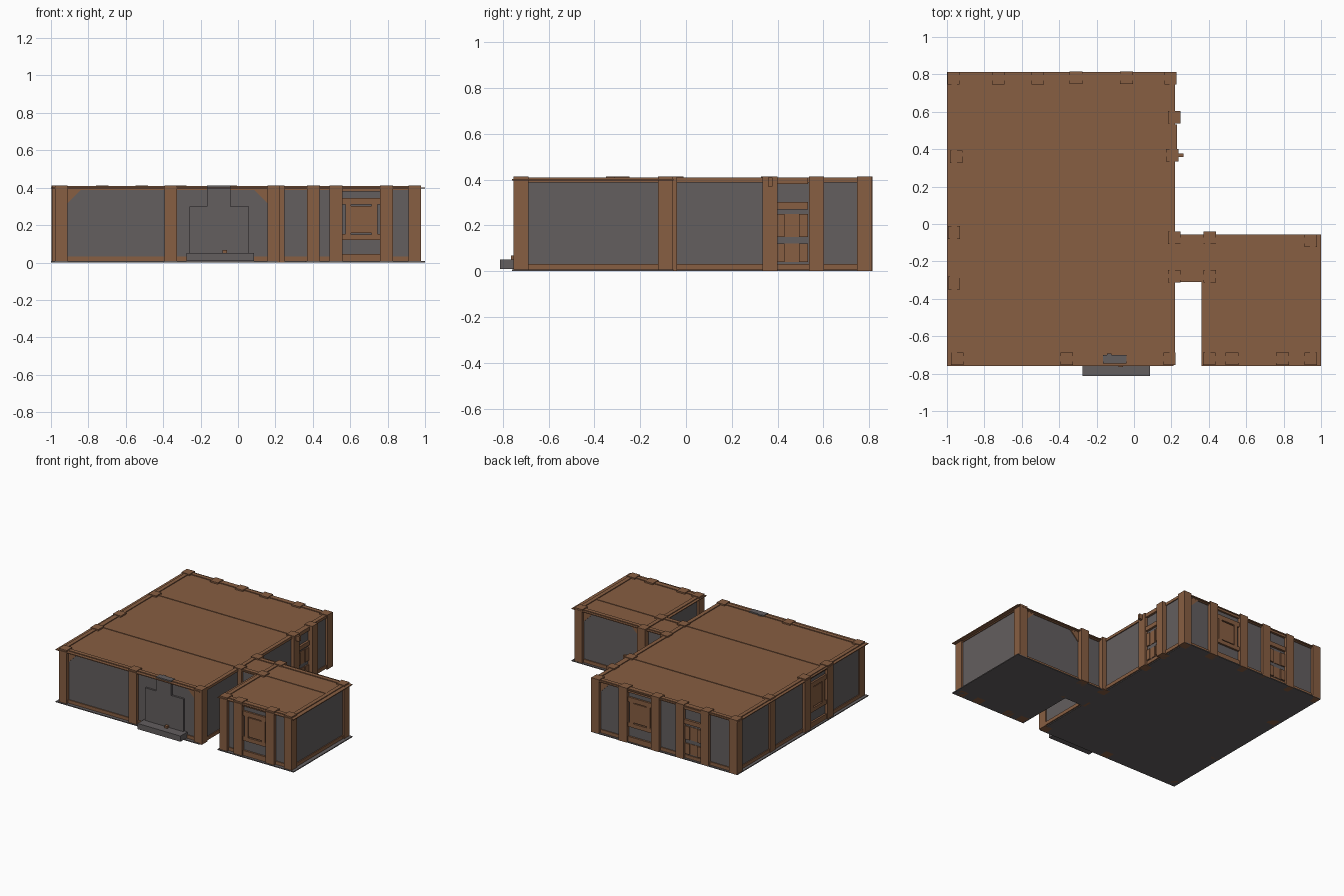
import bpy, bmesh
from mathutils import Vector

if "Cube" in bpy.data.objects:
    bpy.data.objects.remove(bpy.data.objects["Cube"])


def material(name, rgb):
    m = bpy.data.materials.new(name)
    m.diffuse_color = (*rgb, 1)
    m.use_nodes = True
    m.node_tree.nodes["Principled BSDF"].inputs["Base Color"].default_value = m.diffuse_color
    return m


TIMBER = material("brown timber", (0.245, 0.112, 0.054))
STONE = material("grey stone", (0.125, 0.112, 0.114))


def finish(name, bm, mat):
    bmesh.ops.recalc_face_normals(bm, faces=bm.faces)
    me = bpy.data.meshes.new(name)
    bm.to_mesh(me)
    bm.free()
    me.materials.append(mat)
    bpy.context.collection.objects.link(bpy.data.objects.new(name, me))


def boxes(name, mat, items):
    """One object from boxes given as (x0, x1, y0, y1, z0, z1)."""
    bm = bmesh.new()
    for b in items:
        lo = Vector((min(b[0:2]), min(b[2:4]), min(b[4:6])))
        hi = Vector((max(b[0:2]), max(b[2:4]), max(b[4:6])))
        vs = bmesh.ops.create_cube(bm, size=1)["verts"]
        for v in vs:
            v.co = Vector([(lo[i] + hi[i]) / 2 + v.co[i] * (hi[i] - lo[i]) for i in range(3)])
    finish(name, bm, mat)


def on_wall(wall, u0, u1, z0, z1, d0, d1):
    """Box on a wall: u runs along the wall, d is the distance outwards."""
    axis, plane, sign = wall
    a, b = plane + sign * d0, plane + sign * d1
    return (a, b, u0, u1, z0, z1) if axis == "x" else (u0, u1, a, b, z0, z1)


# wall planes: axis, position, outward direction
FRONT, BACK = ("y", -0.72, -1), ("y", 0.782, 1)
LEFT, RIGHT = ("x", -0.962, -1), ("x", 0.205, 1)
A_FRONT, A_BACK = ("y", -0.72, -1), ("y", -0.088, 1)
A_LEFT, A_RIGHT = ("x", 0.395, -1), ("x", 0.955, 1)
C_FRONT = ("y", -0.285, -1)

# floor and roof plates
plans = {"main": (-1, 0.21, -0.76, 0.812),
         "annex": (0.36, 1, -0.76, -0.055),
         "passage": (0.2, 0.37, -0.31, -0.055)}
boxes("floor", STONE, [(*p, 0, 0.007) for p in plans.values()])
for n, p in plans.items():
    boxes(n + "_roof", TIMBER, [(*p, 0.396, 0.402)])

# stone walls with a timber beam at the head and foot
walls = {"front": (FRONT, -0.962, 0.205), "back": (BACK, -0.962, 0.205),
         "left": (LEFT, -0.72, 0.782), "right": (RIGHT, -0.72, 0.782),
         "annex_front": (A_FRONT, 0.395, 0.955), "annex_back": (A_BACK, 0.395, 0.955),
         "annex_left": (A_LEFT, -0.72, -0.088), "annex_right": (A_RIGHT, -0.72, -0.088),
         "passage_front": (C_FRONT, 0.205, 0.395), "passage_back": (A_BACK, 0.205, 0.395)}
for n, (w, a, b) in walls.items():
    boxes(n + "_wall", STONE, [on_wall(w, a, b, 0.005, 0.396, -0.008, 0.008)])
    boxes(n + "_beams", TIMBER, [on_wall(w, a, b, 0.388, 0.408, -0.015, 0.015),
                                 on_wall(w, a, b, 0.006, 0.032, -0.015, 0.015)])

# roof ties across the main hall and the annex
boxes("roof_ties", TIMBER, [(-0.96, 0.2, 0.36, 0.382, 0.388, 0.406),
                            (-0.96, 0.2, -0.288, -0.266, 0.388, 0.406),
                            (0.4, 0.955, -0.288, -0.266, 0.388, 0.406)])

# square posts
H, TOP = 0.033, 0.413
spots = [(-0.965, 0.779), (-0.945, -0.72), (-0.36, -0.72), (0.19, -0.72), (0.195, 0.779),
         (-0.725, 0.779), (-0.515, 0.779), (-0.95, 0.36),
         (0.215, 0.57), (0.205, 0.367), (0.215, -0.073), (0.215, -0.28),
         (0.405, -0.073), (0.405, -0.28), (0.403, -0.72), (0.945, -0.72), (0.945, -0.09)]
boxes("posts", TIMBER, [(x - H, x + H, y - H, y + H, 0, TOP) for x, y in spots])


def window(name, wall, c):
    """Two posts carrying a shuttered panel with stone gaps above and below."""
    def r(u0, u1, z0, z1, d0, d1):
        return on_wall(wall, c + u0, c + u1, z0, z1, d0, d1)
    parts = []
    for s in (-1, 1):
        parts += [r(s * 0.1, s * 0.17, 0, TOP, -H, H),
                  r(s * 0.085, s * 0.1, 0.12, 0.152, 0, 0.022),
                  r(s * 0.085, s * 0.1, 0.31, 0.345, 0, 0.022),
                  r(s * 0.055, s * 0.085, 0.12, 0.345, 0, 0.022)]
    parts += [r(-0.1, 0.1, 0.005, 0.045, 0, 0.022), r(-0.1, 0.1, 0.38, 0.408, 0, 0.022),
              r(-0.055, 0.055, 0.12, 0.15, 0, 0.022), r(-0.055, 0.055, 0.31, 0.345, 0, 0.022),
              r(-0.055, 0.055, 0.157, 0.303, 0, 0.018)]
    boxes(name, TIMBER, parts)


window("annex_window", A_FRONT, 0.66)
window("back_window", BACK, -0.175)
window("left_window", LEFT, -0.18)


def door(name, wall, c):
    """Plank door between two posts, with a rail and stone gaps."""
    parts = [on_wall(wall, c - 0.07, c + 0.07, 0.27, 0.302, 0, 0.025),
             on_wall(wall, c - 0.07, c + 0.07, 0.38, 0.408, 0, 0.025)]
    for z0, z1 in ((0.15, 0.25), (0.04, 0.12)):
        for u, d in ((-0.051, 0.018), (0, 0.012), (0.051, 0.018)):
            parts.append(on_wall(wall, c + u - 0.019, c + u + 0.019, z0, z1, 0, d))
        for u in (-0.0255, 0.0255):
            parts.append(on_wall(wall, c + u - 0.0065, c + u + 0.0065, z0, z1, 0, 0.01))
    boxes(name, TIMBER, parts)


door("right_door", RIGHT, 0.462)
door("back_door", BACK, -0.62)
boxes("lamp_bracket", TIMBER, [(0.2, 0.265, 0.357, 0.377, 0.37, 0.408)])


def brace(name, wall, u, direction, size=0.075):
    """Triangular corner brace under the head beam."""
    bm = bmesh.new()
    axis, plane, sign = wall
    ring = []
    for d in (0.0, 0.014):
        p = plane + sign * d
        pts = [(u, 0.392), (u + direction * size, 0.392), (u, 0.392 - size)]
        ring.append([bm.verts.new((p, a, z) if axis == "x" else (a, p, z)) for a, z in pts])
    bm.faces.new(ring[0])
    bm.faces.new(ring[1])
    for i in range(3):
        j = (i + 1) % 3
        bm.faces.new((ring[0][i], ring[0][j], ring[1][j], ring[1][i]))
    finish(name, bm, TIMBER)


brace("front_brace_left", FRONT, -0.912, 1)
brace("front_brace_right", FRONT, 0.157, -1)
brace("back_brace_right", BACK, 0.162, -1)
brace("annex_back_brace_left", A_BACK, 0.438, 1)
brace("annex_back_brace_right", A_BACK, 0.912, -1)

# stone fireplace set in the front wall, with hearth and chimney cap
boxes("fireplace", STONE, [(-0.26, 0.06, -0.742, -0.7, 0.007, 0.3),
                           (-0.165, -0.04, -0.746, -0.7, 0.3, 0.412),
                           (-0.145, -0.12, -0.71, -0.693, 0.38, 0.412)])
boxes("hearth", STONE, [(-0.275, 0.085, -0.812, -0.7, 0.009, 0.052)])
boxes("hearth_log", TIMBER, [(-0.083, -0.06, -0.765, -0.742, 0.052, 0.068)])
